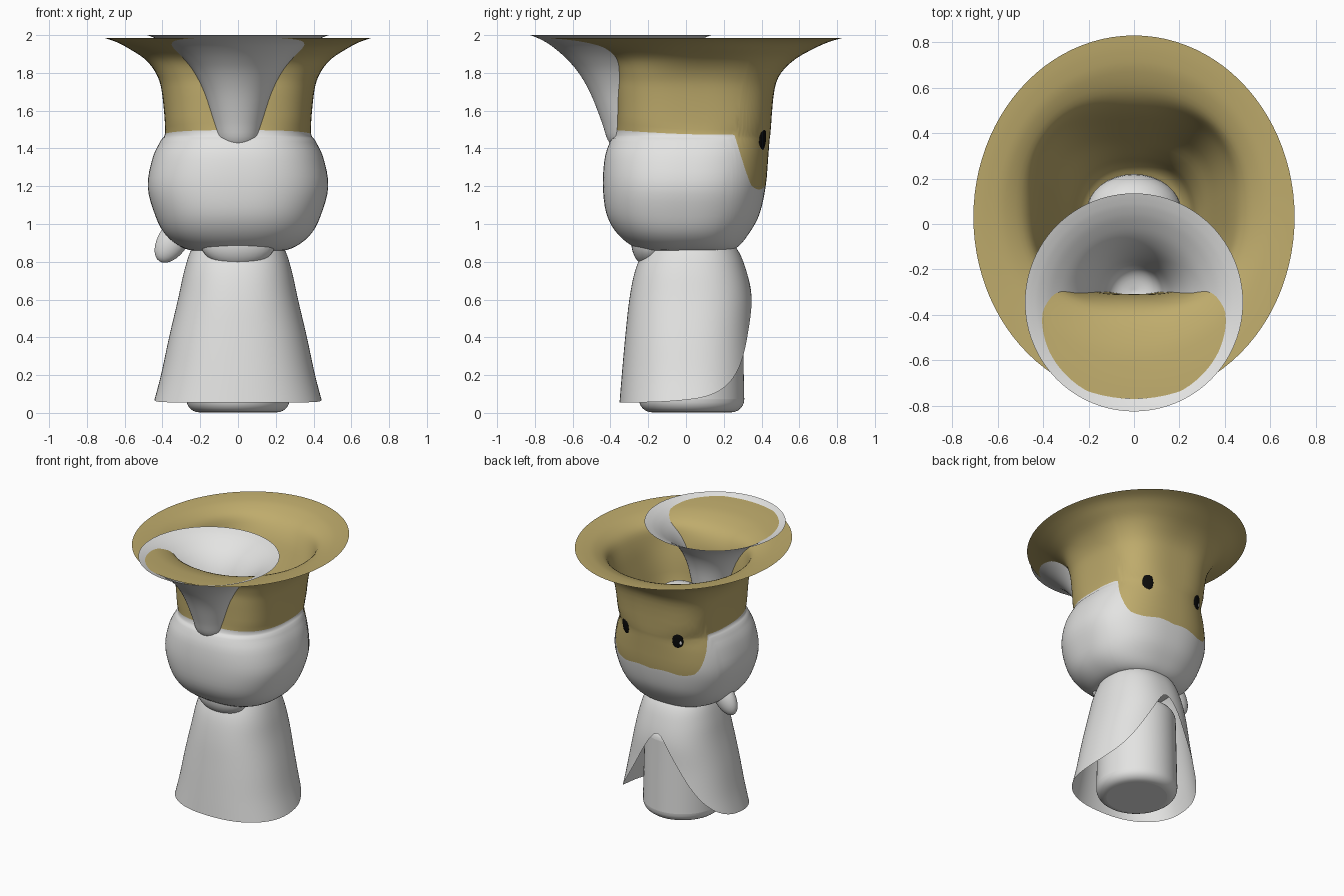
import bpy, bmesh, math
from mathutils import Vector, Matrix

cube = bpy.data.objects.get("Cube")
if cube:
    bpy.data.objects.remove(cube, do_unlink=True)


def material(name, rgb):
    m = bpy.data.materials.new(name)
    m.use_nodes = True
    m.diffuse_color = (*rgb, 1)
    m.node_tree.nodes["Principled BSDF"].inputs["Base Color"].default_value = (*rgb, 1)
    return m


white = material("soft white", (0.77, 0.77, 0.76))
gold = material("old gold", (0.52, 0.41, 0.15))
black = material("eye black", (0.003, 0.003, 0.003))


def add_object(name, bm, mats):
    bmesh.ops.remove_doubles(bm, verts=bm.verts, dist=0.0005)
    bmesh.ops.recalc_face_normals(bm, faces=bm.faces)
    mesh = bpy.data.meshes.new(name)
    bm.to_mesh(mesh)
    bm.free()
    for m in mats:
        mesh.materials.append(m)
    ob = bpy.data.objects.new(name, mesh)
    bpy.context.collection.objects.link(ob)
    bpy.ops.object.select_all(action="DESELECT")
    ob.select_set(True)
    bpy.context.view_layer.objects.active = ob
    bpy.ops.object.shade_smooth_by_angle(angle=math.radians(50))
    return ob


# Sections are (z, half width, front y, back y), smoothly interpolated by t
def section(table, t):
    i = min(int(t), len(table) - 2)
    u = t - i
    a, b, c, d = (table[max(0, min(len(table) - 1, k))] for k in range(i - 1, i + 3))
    return [0.5 * (2 * q + (r - p) * u + (2 * p - 5 * q + 4 * r - s) * u * u
                   + (3 * q - p - 3 * r + s) * u ** 3) for p, q, r, s in zip(a, b, c, d)]


def surface_point(table, t, phi, power):
    z, rx, front, back = section(table, t)
    rnd = lambda v: math.copysign(abs(v) ** (2 / power(z)), v)
    return Vector((rx * rnd(math.sin(phi)),
                   (front + back) / 2 + (back - front) / 2 * rnd(math.cos(phi)), z))


def find_t(table, z):
    lo, hi = 0.0, len(table) - 1.0
    rising = table[-1][0] > table[0][0]
    for _ in range(30):
        mid = (lo + hi) / 2
        if (section(table, mid)[0] < z) == rising:
            lo = mid
        else:
            hi = mid
    return lo


def loft(name, table, bands, mats, power=lambda z: 2.0, sides=96):
    """bands: list of (end z as a function of angle, or None for the end; rows)"""
    bm = bmesh.new()
    columns = []
    for k in range(sides):
        phi = 2 * math.pi * k / sides
        ts, slots, start = [0.0], [], 0.0
        for slot, (edge, rows) in enumerate(bands):
            wrapped = min(phi, 2 * math.pi - phi)
            end = find_t(table, edge(wrapped)) if edge else len(table) - 1.0
            ts += [start + (end - start) * r / rows for r in range(1, rows + 1)]
            slots += [slot] * rows
            start = end
        columns.append([bm.verts.new(surface_point(table, t, phi, power)) for t in ts])
    for k in range(sides):
        a, b = columns[k], columns[(k + 1) % sides]
        for r, slot in enumerate(slots):
            bm.faces.new((a[r], b[r], b[r + 1], a[r + 1])).material_index = slot
    return add_object(name, bm, mats)


def ellipsoid(name, mat, matrix, segments=32):
    bm = bmesh.new()
    bmesh.ops.create_uvsphere(bm, u_segments=segments, v_segments=segments // 2,
                              radius=1, matrix=matrix)
    return add_object(name, bm, [mat])


def placed(loc, size, tilt=0.0):
    return (Matrix.Translation(loc) @ Matrix.Rotation(tilt, 4, "Y")
            @ Matrix.Diagonal((*size, 1)))


def ramp(v, start, end):
    s = max(0, min(1, (v - start) / (end - start)))
    return s * s * (3 - 2 * s)


# Head running into the flared hat, gold above a line that dips at the face
head = [(.85, 0, .03, .03), (.856, .2, -.18, .2), (.876, .295, -.27, .27),
        (.945, .385, -.36, .33), (1.05, .44, -.42, .388), (1.2, .478, -.44, .422),
        (1.35, .452, -.43, .435), (1.44, .41, -.4, .442), (1.49, .386, -.37, .448),
        (1.69, .402, -.37, .465), (1.79, .43, -.375, .497), (1.87, .49, -.42, .575),
        (1.93, .58, -.53, .68), (1.965, .648, -.66, .76), (1.985, .707, -.77, .83)]


def head_power(z):
    return 2.45 + 0.55 * ramp(z, 1.42, 1.55) - ramp(z, 1.76, 1.975)


def face_line(phi):
    dip = ramp(phi, math.radians(66), math.radians(35))
    return (1.475 + 0.022 * max(0, -math.cos(phi))
            - dip * (0.285 - 0.008 * math.sin(phi * 11)))


loft("head_and_hat", head, [(face_line, 30), (None, 28)], [white, gold], head_power)

# Inside of the hat, a deep narrowing well
lining = [(1.985, .707, -.77, .83), (1.978, .645, -.66, .755), (1.96, .565, -.53, .67),
          (1.91, .48, -.4, .565), (1.82, .43, -.335, .49), (1.68, .385, -.312, .43),
          (1.5, .33, -.308, .36), (1.36, .28, -.305, .3), (1.2, .22, -.25, .23),
          (1.16, 0, 0, 0)]
loft("hat_lining", lining, [(None, 36)], [gold], head_power)

# Round white crown inside the hat
ellipsoid("inner_crown", white, placed((0, .05, 1.51), (.21, .17, .18)))

# Funnel leaning slightly out through the front of the hat: z, radius, centre y
profile = [(1.38, 0, -.3), (1.4, .07, -.3), (1.445, .112, -.302), (1.54, .136, -.31),
           (1.69, .178, -.327), (1.8, .23, -.338), (1.88, .293, -.345),
           (1.94, .363, -.345), (1.972, .414, -.345), (1.989, .451, -.345),
           (2, .48, -.345)]
loft("funnel", [(z, r, y - r, y + r) for z, r, y in profile], [(None, 40)], [white])

# Body
bm = bmesh.new()
bmesh.ops.create_cone(bm, cap_ends=True, segments=64, radius1=1, radius2=.95, depth=1,
                      matrix=placed((0, .03, .333), (.275, .28, .66)))
body = add_object("body", bm, [white])
bevel = body.modifiers.new("rounded_rims", "BEVEL")
bevel.width = .07
bevel.segments = 6
bevel.angle_limit = math.radians(50)

# Cape, open in an arch at the back
cape = [(.95, .2, -.18, .2), (.86, .25, -.225, .275), (.75, .285, -.27, .32),
        (.6, .318, -.3, .352), (.4, .365, -.322, .36), (.2, .408, -.34, .375),
        (.053, .447, -.352, .385)]


def cape_edge(phi):
    return .055 + .615 * math.exp(-(phi / math.radians(40)) ** 1.6)


loft("cape", cape, [(cape_edge, 28)], [white], lambda z: 2.3)

# Bib under the chin and knot at the side
ellipsoid("bib", white, placed((0, -.19, .905), (.2, .1, .135)))
ellipsoid("side_knot", white, placed((-.34, .03, .92), (.08, .06, .14), math.radians(33)))

# Eyes lie upright on the face, one with a glint
for side, label in ((1, "left"), (-1, "right")):
    t = find_t(head, 1.445)
    phi = side * math.radians(27)
    spot = surface_point(head, t, phi, head_power)
    across = surface_point(head, t, phi + .02, head_power) - spot
    rise = surface_point(head, t + .05, phi, head_power) - spot
    normal = rise.cross(across).normalized()
    if normal.y < 0:
        normal = -normal
    up = Vector((0, 0, 1))
    up = (up - normal * up.dot(normal)).normalized()
    frame = Matrix((normal.cross(up), normal, up)).transposed().to_4x4()
    base = Matrix.Translation(spot) @ frame
    ellipsoid(label + "_eye", black, base @ Matrix.Diagonal((.038, .009, .063, 1)), 24)
    if side < 0:
        shift = Matrix.Translation((-.02, .007, -.01))
        ellipsoid("eye_glint", white, base @ shift @ Matrix.Diagonal((.009, .004, .016, 1)), 12)
